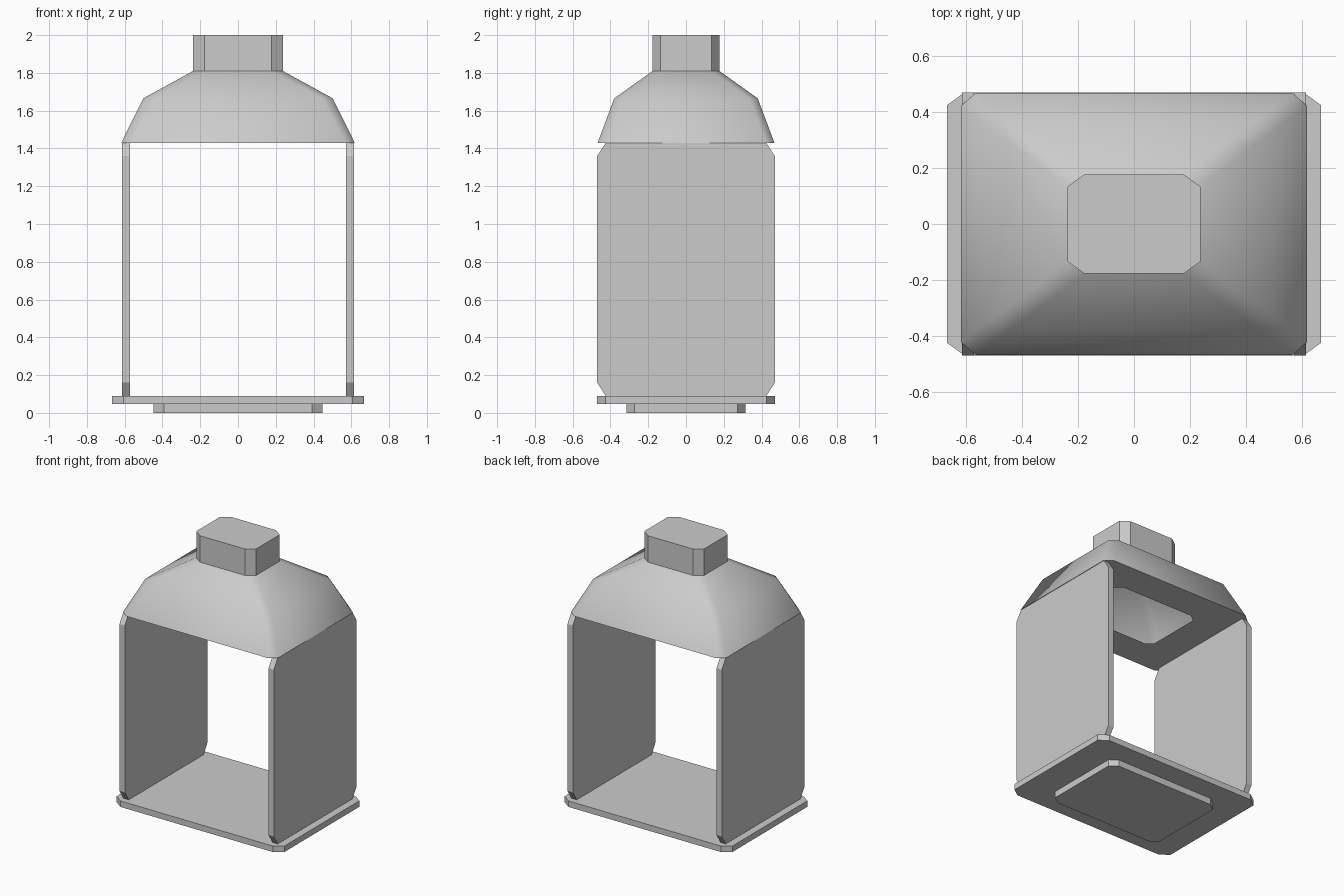
import bpy, bmesh, math

if "Cube" in bpy.data.objects:
    bpy.data.objects.remove(bpy.data.objects["Cube"])


def octagon(hx, hy, cx, cy):
    """Rectangle outline with clipped corners, counter-clockwise."""
    return [(hx, -hy + cy), (hx, hy - cy), (hx - cx, hy), (-hx + cx, hy),
            (-hx, hy - cy), (-hx, -hy + cy), (-hx + cx, -hy), (hx - cx, -hy)]


def loft(name, rings, cap_ends=True, smooth=None):
    """Join equal-length rings of 3D points with quads."""
    bm = bmesh.new()
    rows = [[bm.verts.new(p) for p in r] for r in rings]
    n = len(rows[0])
    for a, b in zip(rows, rows[1:]):
        for i in range(n):
            j = (i + 1) % n
            bm.faces.new((a[i], a[j], b[j], b[i]))
    if cap_ends:
        bm.faces.new(rows[0][::-1])
        bm.faces.new(rows[-1])
        bmesh.ops.recalc_face_normals(bm, faces=bm.faces)
    mesh = bpy.data.meshes.new(name)
    bm.to_mesh(mesh)
    bm.free()
    obj = bpy.data.objects.new(name, mesh)
    bpy.context.collection.objects.link(obj)
    if smooth:
        bpy.ops.object.select_all(action='DESELECT')
        obj.select_set(True)
        bpy.context.view_layer.objects.active = obj
        bpy.ops.object.shade_smooth_by_angle(angle=math.radians(smooth))
    return obj


def ring(z, *size):
    return [(x, y, z) for x, y in octagon(*size)]


def slab(name, z0, z1, *size):
    return loft(name, [ring(z0, *size), ring(z1, *size)])


# Foot, base plate and top cap
slab("foot", 0.0, 0.047, 0.448, 0.315, 0.055, 0.042)
slab("base_plate", 0.047, 0.09, 0.668, 0.47, 0.062, 0.045)
slab("top_cap", 1.81, 2.0, 0.238, 0.177, 0.06, 0.043)

# Upright side panels
for side, name in ((-1, "left_panel"), (1, "right_panel")):
    outline = octagon(0.47, 0.67, 0.045, 0.07)
    loft(name, [[(side * x, y, z + 0.76) for y, z in outline] for x in (0.572, 0.614)])

# Hollow sloping hood with a flat rim under it
loft("hood", [ring(1.43, 0.34, 0.237, 0.05, 0.04),
              ring(1.43, 0.618, 0.468, 0.052, 0.045),
              ring(1.665, 0.502, 0.38, 0.055, 0.045),
              ring(1.81, 0.238, 0.177, 0.06, 0.043)],
     cap_ends=False, smooth=60)
